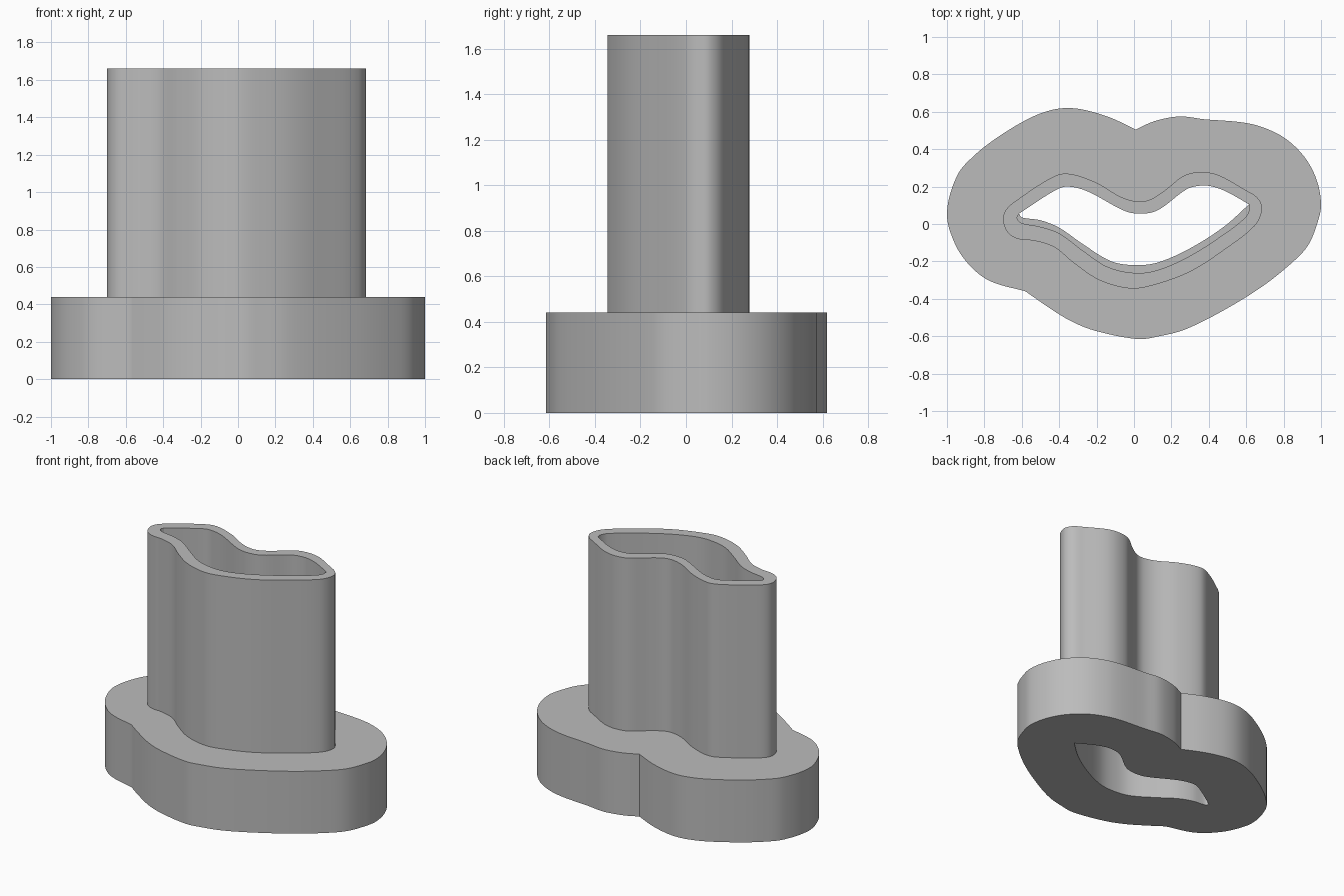
import bpy
import bmesh
import math
from mathutils import Vector
from mathutils.geometry import interpolate_bezier

if "Cube" in bpy.data.objects:
    bpy.data.objects.remove(bpy.data.objects["Cube"], do_unlink=True)

BASE_TOP = 0.44
TUBE_TOP = 1.66
STEPS = 6

grey = bpy.data.materials.new("plain grey")
grey.use_nodes = True
grey.diffuse_color = (0.5, 0.5, 0.5, 1)
grey.node_tree.nodes["Principled BSDF"].inputs["Base Color"].default_value = grey.diffuse_color


def smooth_run(points, closed=False):
    """Smooth path through the points; an open run leaves out its last point."""
    pts = [Vector((x, y, 0)) for x, y in points]
    count = len(pts)

    def tangent(i):
        if closed:
            before, after = pts[i - 1], pts[(i + 1) % count]
        else:
            before, after = pts[max(i - 1, 0)], pts[min(i + 1, count - 1)]
        return (after - before).normalized()

    path = []
    for i in range(count if closed else count - 1):
        j = (i + 1) % count
        start, end = pts[i], pts[j]
        reach = (end - start).length / 3
        path += interpolate_bezier(start, start + tangent(i) * reach,
                                   end - tangent(j) * reach, end, STEPS + 1)[:-1]
    return path


def ring_prism(name, outer, inner, bottom, top):
    """Upright solid between an outer outline and an inner opening."""
    bm = bmesh.new()
    edges = []
    for loop in (outer, inner):
        verts = [bm.verts.new((p.x, p.y, bottom)) for p in loop]
        edges += [bm.edges.new((verts[i - 1], verts[i])) for i in range(len(verts))]
    bmesh.ops.triangle_fill(bm, edges=edges, use_beauty=True, normal=(0, 0, 1))
    extruded = bmesh.ops.extrude_face_region(bm, geom=bm.faces[:], use_keep_orig=True)
    moved = [g for g in extruded["geom"] if isinstance(g, bmesh.types.BMVert)]
    bmesh.ops.translate(bm, verts=moved, vec=(0, 0, top - bottom))
    bmesh.ops.recalc_face_normals(bm, faces=bm.faces[:])
    mesh = bpy.data.meshes.new(name)
    bm.to_mesh(mesh)
    bm.free()
    mesh.materials.append(grey)
    obj = bpy.data.objects.new(name, mesh)
    bpy.context.collection.objects.link(obj)
    bpy.ops.object.select_all(action="DESELECT")
    obj.select_set(True)
    bpy.context.view_layer.objects.active = obj
    bpy.ops.object.shade_smooth_by_angle(angle=math.radians(25))
    return obj


# Wide base outline: two smooth runs meeting at the back and front notches
back_notch, front_notch = (.01, .505), (-.58, -.36)
base_left = [back_notch, (-.13, .57), (-.265, .61), (-.36, .62), (-.45, .607),
             (-.56, .565), (-.72, .47), (-.85, .37), (-.945, .26), (-1, .06),
             (-.96, -.1), (-.88, -.22), (-.77, -.305), front_notch]
base_right = [front_notch, (-.48, -.43), (-.345, -.515), (-.21, -.57),
              (.02, -.615), (.135, -.6), (.27, -.565), (.455, -.475),
              (.67, -.345), (.83, -.22), (.93, -.115), (.985, .02), (1, .11),
              (.975, .24), (.91, .36), (.805, .46), (.68, .52), (.565, .545),
              (.375, .56), (.245, .575), (.11, .55), back_notch]
base_outline = smooth_run(base_left) + smooth_run(base_right)

# Tube outline
tube_outline = smooth_run([
    (-.36, .27), (-.45, .243), (-.63, .125), (-.685, .075), (-.7, .02),
    (-.675, -.045), (-.62, -.08), (-.53, -.09), (-.425, -.125), (-.32, -.21),
    (-.185, -.3), (-.02, -.345), (.11, -.325), (.3, -.255), (.48, -.14),
    (.645, -.01), (.685, .08), (.66, .14), (.59, .185), (.455, .26),
    (.365, .278), (.27, .26), (.165, .18), (.085, .13), (.02, .12),
    (-.07, .145), (-.21, .225)], closed=True)

# Openings: shared back edge, with a fuller front edge in the tube
right_tip, left_tip = (.615, .105), (-.615, .055)
back_edge = smooth_run([right_tip, (.5, .17), (.42, .2), (.355, .205), (.28, .185),
                        (.13, .075), (.04, .055), (-.05, .07), (-.25, .175),
                        (-.36, .2), (-.43, .175), left_tip])
base_front = smooth_run([left_tip, (-.6, .035), (-.5, .02), (-.4, -.02), (-.27, -.11),
                         (-.12, -.2), (.01, -.22), (.13, -.205), (.3, -.13),
                         (.48, -.015), right_tip])
tube_front = smooth_run([left_tip, (-.625, .03), (-.6, .005), (-.5, -.015), (-.4, -.05),
                         (-.27, -.145), (-.14, -.23), (.01, -.262), (.13, -.245),
                         (.3, -.17), (.48, -.055), (.59, .03), (.617, .075), right_tip])

ring_prism("base_flange", base_outline, back_edge + base_front, 0, BASE_TOP)
ring_prism("tube_wall", tube_outline, back_edge + tube_front, BASE_TOP, TUBE_TOP)
